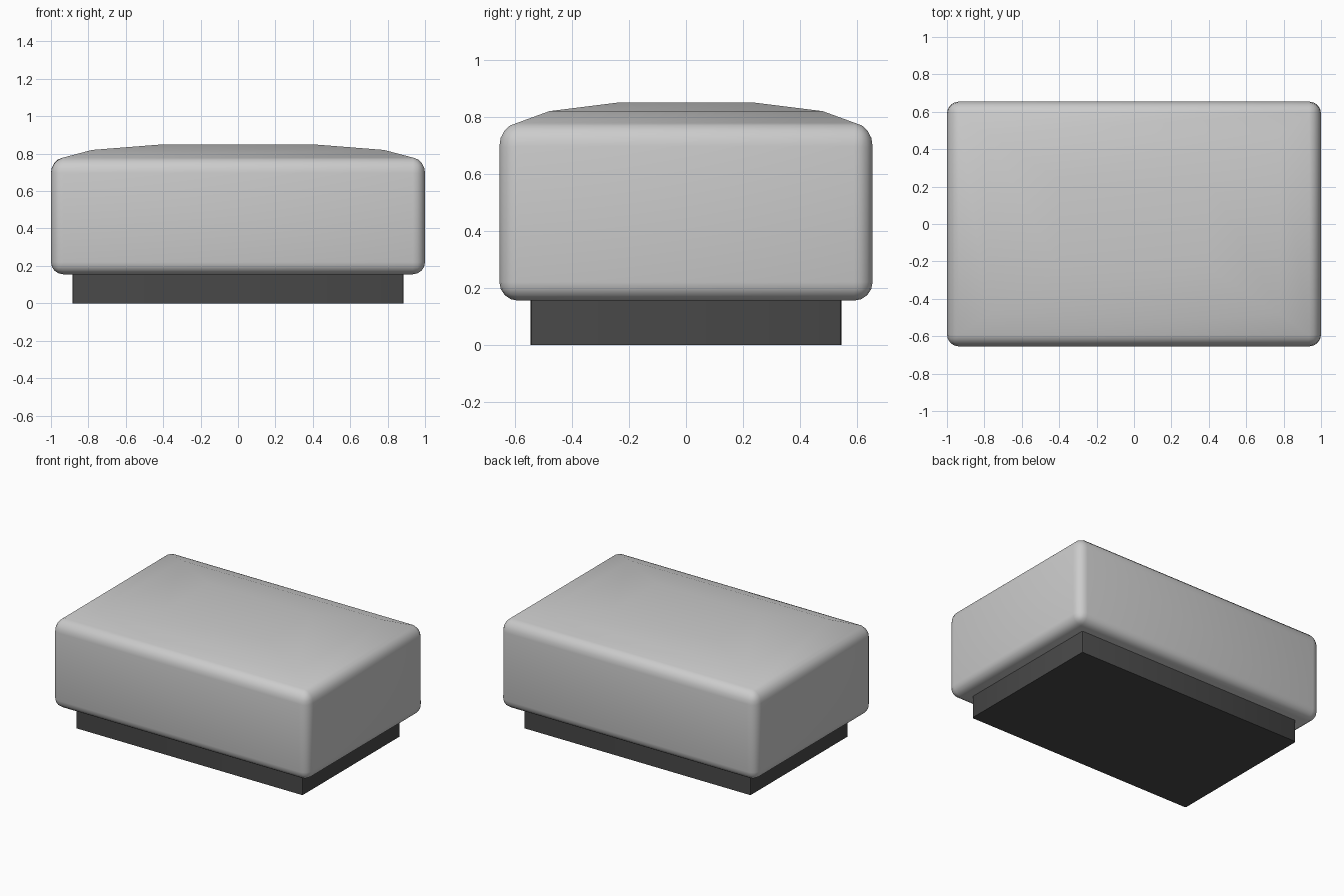
import bpy, bmesh

old = bpy.data.objects.get("Cube")
if old:
    bpy.data.objects.remove(old, do_unlink=True)


def material(name, value):
    mat = bpy.data.materials.new(name)
    mat.use_nodes = True
    color = (value, value, value, 1)
    mat.diffuse_color = color
    mat.node_tree.nodes["Principled BSDF"].inputs["Base Color"].default_value = color
    return mat


def box(bm, half_x, half_y, z0, z1):
    bmesh.ops.create_cube(bm, size=2)
    for v in bm.verts:
        v.co = (v.co.x * half_x, v.co.y * half_y, z1 if v.co.z > 0 else z0)


def finish(name, bm, mat):
    bmesh.ops.recalc_face_normals(bm, faces=bm.faces)
    mesh = bpy.data.meshes.new(name)
    bm.to_mesh(mesh)
    bm.free()
    mesh.materials.append(mat)
    obj = bpy.data.objects.new(name, mesh)
    bpy.context.collection.objects.link(obj)
    bpy.ops.object.select_all(action='DESELECT')
    obj.select_set(True)
    bpy.context.view_layer.objects.active = obj
    return obj


# Padded block: box with rounded edges and a crowned top built from inset rings
bm = bmesh.new()
box(bm, 1.0, 0.655, 0.155, 0.762)
outer_edges = list(bm.edges)
top = max(bm.faces, key=lambda f: f.calc_center_median().z)
for half_x, half_y, z in ((0.78, 0.48, 0.82), (0.40, 0.24, 0.85)):
    bmesh.ops.inset_region(bm, faces=[top], thickness=0.1)
    for v in top.verts:
        v.co = (half_x if v.co.x > 0 else -half_x,
                half_y if v.co.y > 0 else -half_y, z)
bmesh.ops.bevel(bm, geom=outer_edges, offset=0.065, segments=4,
                profile=0.5, affect='EDGES')
finish("padded_seat", bm, material("light grey fabric", 0.6))
bpy.ops.object.shade_smooth()

# Recessed plinth with slightly eased vertical corners
bm = bmesh.new()
box(bm, 0.885, 0.545, 0.0, 0.17)
uprights = [e for e in bm.edges
            if abs(e.verts[0].co.z - e.verts[1].co.z) > 0.1]
bmesh.ops.bevel(bm, geom=uprights, offset=0.01, segments=2,
                profile=0.5, affect='EDGES')
finish("plinth_base", bm, material("charcoal", 0.065))
bpy.ops.object.shade_smooth_by_angle()
